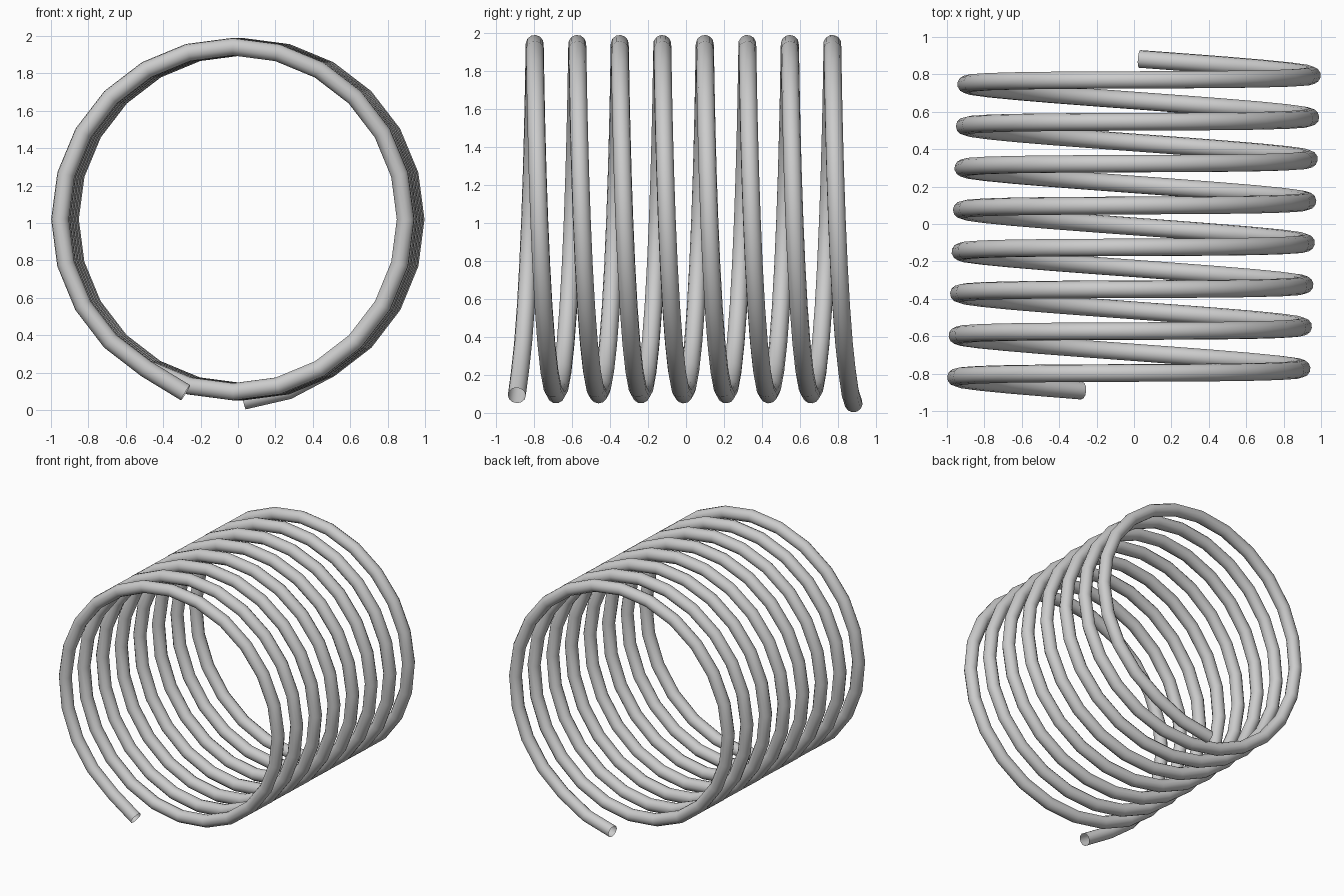
import bpy
import math
from mathutils import Matrix, Vector

if "Cube" in bpy.data.objects:
    bpy.data.objects.remove(bpy.data.objects["Cube"])

RADIUS = 0.9225      # coil centre line
WIRE = 0.0475        # wire thickness radius
PITCH = 0.224        # advance per turn
CENTRE_Z = 1.02
STEPS = 24           # straight segments per turn
SEGMENTS = 191       # just under eight full turns

metal = bpy.data.materials.new("light grey metal")
metal.diffuse_color = (0.6, 0.6, 0.6, 1)
metal.use_nodes = True
metal.node_tree.nodes["Principled BSDF"].inputs["Base Color"].default_value = metal.diffuse_color

# Coil centre line: starts low left at the front, winds over the top to the back
yaw = Matrix.Rotation(math.radians(-2), 4, 'Z')
points = []
for i in range(SEGMENTS + 1):
    a = 2 * math.pi * (i + 1) / STEPS
    y = -0.797 + PITCH * (a / (2 * math.pi) - 0.5)
    p = yaw @ Vector((-RADIUS * math.sin(a), y, -RADIUS * math.cos(a)))
    points.append(p + Vector((0, 0, CENTRE_Z)))

# Both loose ends bend slightly away from the coil
points[0] += Vector((-0.01, 0, -0.037))
points[-1] += Vector((0, 0, -0.048))
points[-2] += Vector((0, 0, -0.025))

# Wire: round open tube swept along the centre line
curve = bpy.data.curves.new("coil_spring", 'CURVE')
curve.dimensions = '3D'
curve.bevel_depth = WIRE
curve.bevel_resolution = 4
spline = curve.splines.new('POLY')
spline.points.add(len(points) - 1)
for sp, p in zip(spline.points, points):
    sp.co = (*p, 1)
spline.use_smooth = True
curve.materials.append(metal)

spring = bpy.data.objects.new("coil_spring", curve)
bpy.context.collection.objects.link(spring)
bpy.context.view_layer.objects.active = spring
spring.select_set(True)
bpy.ops.object.convert(target='MESH')
bpy.ops.object.shade_smooth_by_angle(angle=math.radians(40))
